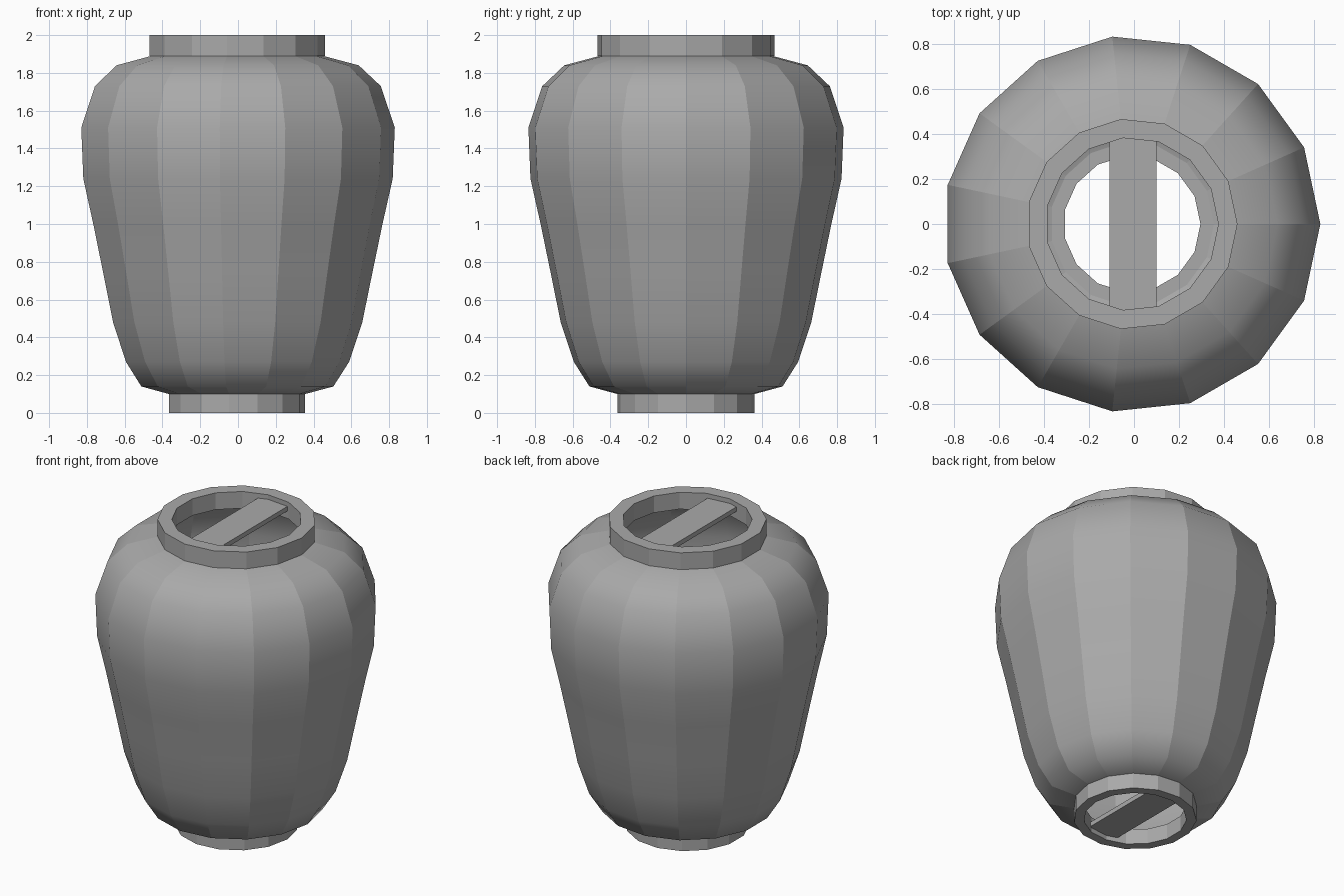
import bpy, bmesh, math
from mathutils import Vector

SIDES = 15
OFFSET_X = -0.009   # an odd-sided shape needs a small shift to sit centred

cube = bpy.data.objects.get("Cube")
if cube:
    bpy.data.objects.remove(cube, do_unlink=True)

grey = bpy.data.materials.new("plain_grey")
grey.use_nodes = True
colour = (0.4, 0.4, 0.4, 1)
grey.diffuse_color = colour
grey.node_tree.nodes["Principled BSDF"].inputs["Base Color"].default_value = colour


def add_object(name, bm):
    mesh = bpy.data.meshes.new(name)
    bm.to_mesh(mesh)
    bm.free()
    mesh.materials.append(grey)
    obj = bpy.data.objects.new(name, mesh)
    bpy.context.collection.objects.link(obj)
    return obj


def add_loop(bm, radius, z):
    step = math.tau / SIDES
    return [bm.verts.new((OFFSET_X + radius * math.cos(i * step),
                          radius * math.sin(i * step), z)) for i in range(SIDES)]


def lathe(name, profile, closed=False, smooth=False):
    """Revolve (radius, z) points; smooth ones keep their upright ribs sharp."""
    bm = bmesh.new()
    loops = [add_loop(bm, r, z) for r, z in profile]
    pairs = list(zip(loops, loops[1:]))
    if closed:
        pairs.append((loops[-1], loops[0]))
    for low, high in pairs:
        for i in range(SIDES):
            j = (i + 1) % SIDES
            face = bm.faces.new((low[i], low[j], high[j], high[i]))
            face.smooth = smooth
    if smooth:
        for edge in bm.edges:
            a, b = edge.verts
            edge.smooth = abs(a.co.z - b.co.z) < 1e-5
    return add_object(name, bm)


def ring(name, outer, inner, z0, z1):
    lathe(name, [(outer, z0), (outer, z1), (inner, z1), (inner, z0)], closed=True)


def crossbar(name, radius, z0, z1, half_width=0.105):
    """Flat bar whose ends follow the inside of its ring."""
    bm = bmesh.new()
    low, high = add_loop(bm, radius, z0), add_loop(bm, radius, z1)
    bm.faces.new(low[::-1])
    bm.faces.new(high)
    for i in range(SIDES):
        j = (i + 1) % SIDES
        bm.faces.new((low[i], low[j], high[j], high[i]))
    for side in (-1, 1):
        cut = bmesh.ops.bisect_plane(
            bm, geom=bm.verts[:] + bm.edges[:] + bm.faces[:],
            plane_co=Vector((OFFSET_X / 2 + side * half_width, 0, 0)),
            plane_no=Vector((side, 0, 0)), clear_outer=True)
        edges = [e for e in cut["geom_cut"] if isinstance(e, bmesh.types.BMEdge)]
        bmesh.ops.holes_fill(bm, edges=edges)
    bmesh.ops.recalc_face_normals(bm, faces=bm.faces[:])
    add_object(name, bm)


# Ribbed shade, open at both ends
lathe("lantern_body", [
    (0.365, 0.10), (0.514, 0.14), (0.597, 0.27), (0.667, 0.48),
    (0.72, 0.74), (0.774, 1.0), (0.828, 1.24), (0.839, 1.51),
    (0.765, 1.73), (0.648, 1.84), (0.46, 1.89)], smooth=True)

# Rims and the bars across them
ring("top_rim", 0.47, 0.385, 1.89, 2.0)
ring("bottom_rim", 0.365, 0.305, 0.0, 0.10)
crossbar("top_crossbar", 0.385, 1.94, 1.97)
crossbar("bottom_crossbar", 0.305, 0.03, 0.06)
